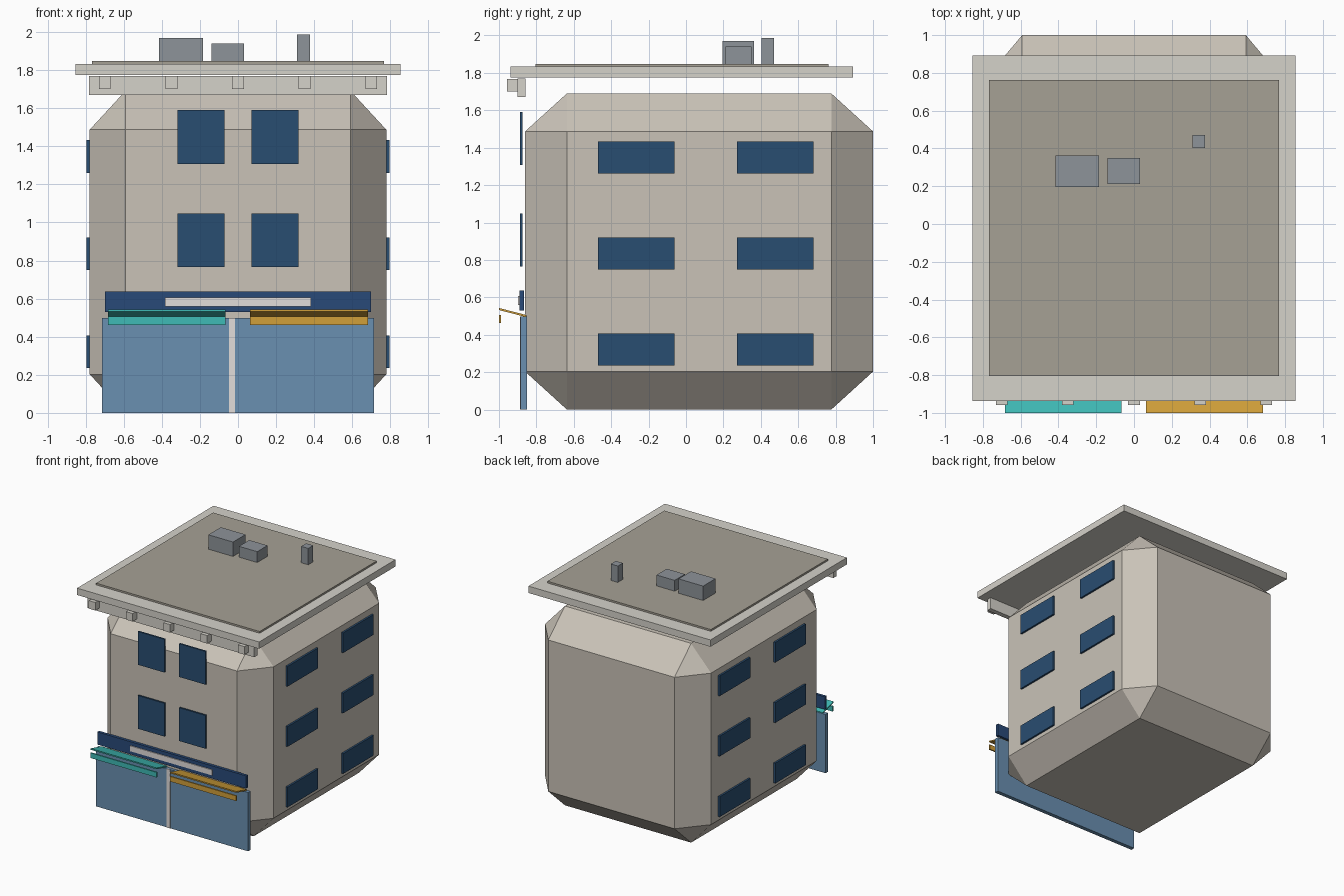
import bpy, bmesh
from mathutils import Vector

if "Cube" in bpy.data.objects:
    bpy.data.objects.remove(bpy.data.objects["Cube"])


def material(name, r, g, b):
    m = bpy.data.materials.new(name)
    m.diffuse_color = [(c / 255) ** 2.2 for c in (r, g, b)] + [1]
    m.use_nodes = True
    m.node_tree.nodes["Principled BSDF"].inputs["Base Color"].default_value = m.diffuse_color
    return m


STONE = material("stone", 200, 193, 182)
TRIM = material("trim", 212, 209, 201)
ROOF = material("roof_grey", 165, 160, 148)
METAL = material("metal", 140, 146, 152)
GLASS = material("window_glass", 45, 78, 112)
SHOP = material("shop_glass", 105, 142, 175)
NAVY = material("navy", 45, 75, 120)
PALE = material("pale", 225, 220, 218)
TEAL = material("teal", 65, 185, 180)
AMBER = material("amber", 208, 158, 60)


def box(name, x, y, z, mat, bevel=0.0):
    """Box from min/max ranges; bevel is a fraction of each side."""
    bm = bmesh.new()
    bmesh.ops.create_cube(bm, size=1)
    if bevel:
        bmesh.ops.bevel(bm, geom=bm.edges[:], offset=bevel, segments=1,
                        profile=0.5, affect='EDGES')
    bmesh.ops.scale(bm, vec=Vector([r[1] - r[0] for r in (x, y, z)]), verts=bm.verts)
    return finish(name, bm, mat, [sum(r) / 2 for r in (x, y, z)])


def finish(name, bm, mat, location=(0, 0, 0)):
    mesh = bpy.data.meshes.new(name)
    bm.to_mesh(mesh)
    bm.free()
    mesh.materials.append(mat)
    obj = bpy.data.objects.new(name, mesh)
    obj.location = location
    bpy.context.collection.objects.link(obj)
    return obj


def prism(name, profile, x, mat):
    """Extrude a (y, z) profile along x."""
    bm = bmesh.new()
    face = bm.faces.new([bm.verts.new((x[0], y, z)) for y, z in profile])
    ext = bmesh.ops.extrude_face_region(bm, geom=[face])
    verts = [v for v in ext["geom"] if isinstance(v, bmesh.types.BMVert)]
    bmesh.ops.translate(bm, vec=(x[1] - x[0], 0, 0), verts=verts)
    bmesh.ops.recalc_face_normals(bm, faces=bm.faces[:])
    return finish(name, bm, mat)


# Chamfered building body
box("building_body", (-0.779, 0.779), (-0.86, 1.0), (0, 1.69), STONE, bevel=0.12)

# Roof slab and raised roof surface
box("roof_slab", (-0.854, 0.854), (-0.937, 0.892), (1.775, 1.833), TRIM)
box("roof_surface", (-0.767, 0.767), (-0.805, 0.762), (1.82, 1.848), ROOF)

# Front cornice with brackets
box("cornice", (-0.782, 0.782), (-0.9, -0.858), (1.67, 1.77), TRIM)
for i in range(5):
    cx = -0.70 + 0.35 * i
    box(f"cornice_bracket_{i + 1}", (cx - 0.031, cx + 0.031), (-0.957, -0.9), (1.70, 1.768), TRIM)

# Rooftop equipment
box("roof_unit_large", (-0.415, -0.184), (0.196, 0.363), (1.845, 1.97), METAL)
box("roof_unit_small", (-0.139, 0.032), (0.212, 0.35), (1.845, 1.94), METAL)
box("roof_chimney", (0.311, 0.377), (0.403, 0.47), (1.845, 1.987), METAL)

# Front windows
for floor, z in enumerate(((0.765, 1.047), (1.308, 1.59))):
    for side, x in (("left", (-0.318, -0.07)), ("right", (0.07, 0.318))):
        box(f"front_window_{side}_{floor + 1}", x, (-0.888, -0.873), z, GLASS)

# Side windows
for side, x in (("left", (-0.795, -0.777)), ("right", (0.777, 0.795))):
    for floor, z in enumerate(((0.236, 0.407), (0.75, 0.921), (1.261, 1.432))):
        for bay, y in (("front", (-0.471, -0.062)), ("back", (0.274, 0.683))):
            box(f"{side}_window_{bay}_{floor + 1}", x, y, z, GLASS)

# Shopfront, divider and sign board
box("shopfront", (-0.714, 0.714), (-0.884, -0.85), (0, 0.498), SHOP)
box("shop_divider", (-0.047, -0.015), (-0.888, -0.87), (0, 0.498), PALE)
box("sign_board", (-0.698, 0.698), (-0.889, -0.865), (0.53, 0.637), NAVY)
box("sign_strip", (-0.384, 0.384), (-0.897, -0.886), (0.56, 0.606), PALE)

# Tilted awnings with hanging valances
slope = [(-1.0, 0.532), (-0.853, 0.494), (-0.853, 0.505), (-1.0, 0.543)]
for side, x, mat in (("left", (-0.684, -0.065), TEAL), ("right", (0.063, 0.682), AMBER)):
    prism(f"awning_{side}", slope, x, mat)
    box(f"awning_valance_{side}", x, (-1.0, -0.988), (0.462, 0.505), mat)
